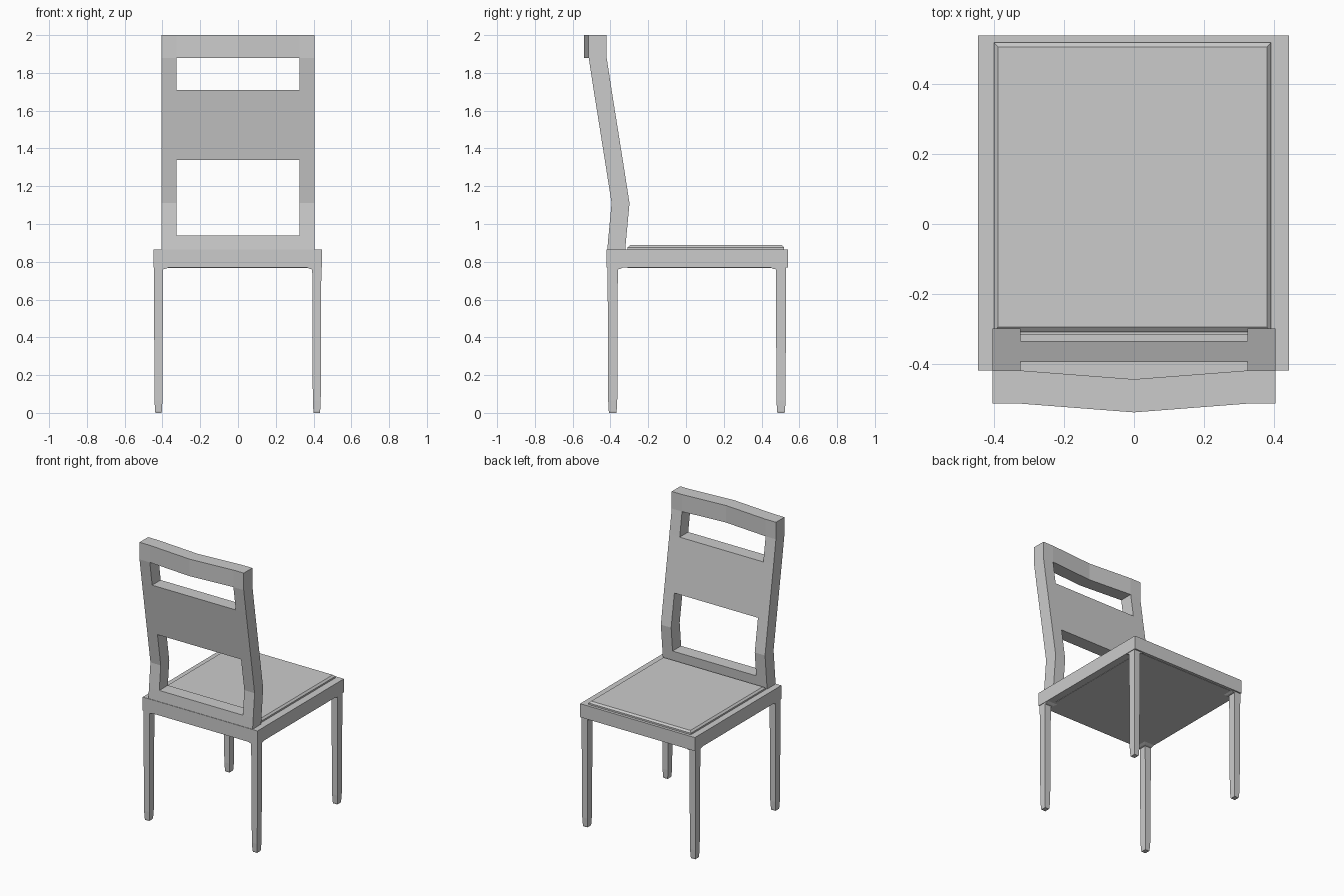
import bpy, bmesh

if "Cube" in bpy.data.objects:
    bpy.data.objects.remove(bpy.data.objects["Cube"])


def finish(name, bm):
    bmesh.ops.recalc_face_normals(bm, faces=bm.faces[:])
    mesh = bpy.data.meshes.new(name)
    bm.to_mesh(mesh)
    bm.free()
    ob = bpy.data.objects.new(name, mesh)
    bpy.context.collection.objects.link(ob)
    return ob


def loft(name, sections):
    """Closed rectangular column through (x0, x1, y0, y1, z) sections."""
    bm = bmesh.new()
    rings = [[bm.verts.new((x, y, z)) for x, y in
              ((x0, y0), (x1, y0), (x1, y1), (x0, y1))]
             for x0, x1, y0, y1, z in sections]
    for a, b in zip(rings, rings[1:]):
        for i in range(4):
            j = (i + 1) % 4
            bm.faces.new((a[i], a[j], b[j], b[i]))
    bm.faces.new(rings[0])
    bm.faces.new(rings[-1])
    return finish(name, bm)


# Seat frame
loft("seat_frame", [(-0.447, 0.445, -0.42, 0.54, 0.77),
                    (-0.447, 0.445, -0.42, 0.54, 0.865)])

# Seat pad with a chamfered upper rim, just showing under the frame
loft("seat_pad", [(-0.402, 0.393, -0.31, 0.52, 0.768),
                  (-0.402, 0.393, -0.31, 0.52, 0.876),
                  (-0.39, 0.381, -0.295, 0.508, 0.888)])

# Tapered legs, each with a small flared plate under the seat
for row, cy, inward_y in (("front", -0.388, 1), ("back", 0.503, -1)):
    for side, cx, inward_x in (("left", -0.421, 1), ("right", 0.417, -1)):
        def section(h, z, k=0.0):
            xs = sorted((cx - inward_x * h, cx + inward_x * (h + k)))
            ys = sorted((cy - inward_y * (h + 0.003), cy + inward_y * (h + 0.003 + k)))
            return (*xs, *ys, z)
        loft(f"{row}_{side}_leg", [section(0.016, 0), section(0.018, 0.01),
                                   section(0.021, 0.065), section(0.024, 0.76),
                                   section(0.024, 0.762, 0.012),
                                   section(0.024, 0.775, 0.04)])

# Backrest: one bent frame with two openings and a bowed top rail
xs = [-0.405, -0.325, 0, 0.325, 0.405]
profile = [(-0.322, 0.862), (-0.315, 0.94), (-0.299, 1.11), (-0.335, 1.34),
           (-0.394, 1.71), (-0.42, 1.88), (-0.42, 2.0)]
open_rows = {1, 2, 4}
bm = bmesh.new()
grid = []
for r, (y, z) in enumerate(profile):
    grid.append([bm.verts.new((x, y - (0.025 if x == 0 and r >= 5 else 0), z))
                 for x in xs])
for r in range(len(profile) - 1):
    for c in range(4):
        if not (r in open_rows and c in (1, 2)):
            bm.faces.new((grid[r][c], grid[r][c + 1],
                          grid[r + 1][c + 1], grid[r + 1][c]))
front = bm.faces[:]
res = bmesh.ops.extrude_face_region(bm, geom=front, use_keep_orig=True)
moved = [g for g in res["geom"] if isinstance(g, bmesh.types.BMVert)]
bmesh.ops.translate(bm, verts=moved, vec=(0, -0.095, 0))
bmesh.ops.delete(bm, geom=[v for v in bm.verts if not v.link_faces], context='VERTS')
finish("backrest", bm)
